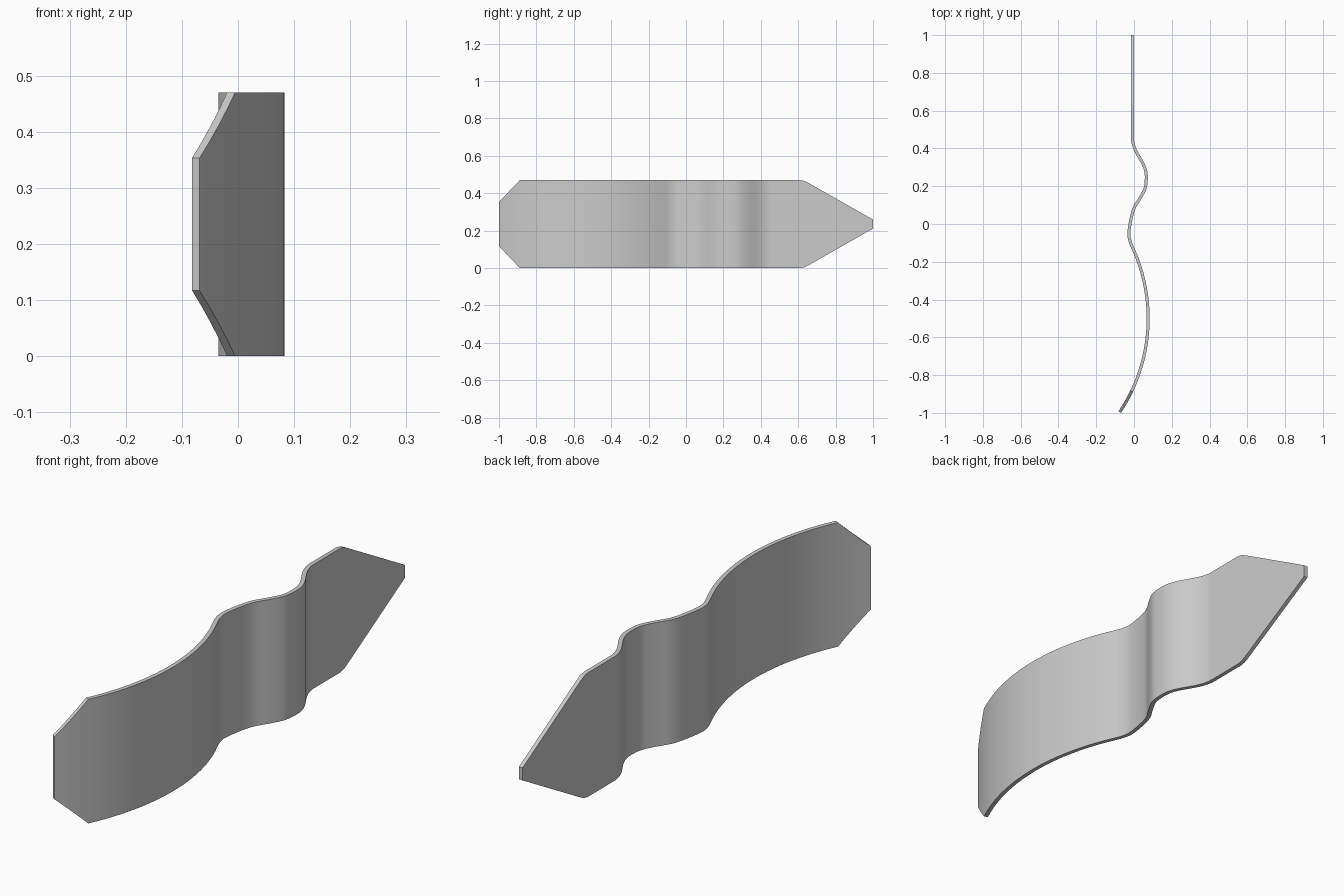
import bpy, bmesh, math
from mathutils import Vector

cube = bpy.data.objects.get("Cube")
if cube:
    bpy.data.objects.remove(cube, do_unlink=True)

THICK, MID = 0.016, 0.235
RADIUS, ARC_Y, ARC_X = 0.892, -0.5, 0.075

# Centre line of the wavy section, as (y, x)
knots = [(-0.13, -0.005), (-0.09, -0.021), (-0.05, -0.027), (0.025, -0.016),
         (0.085, 0.001), (0.14, 0.034), (0.19, 0.059), (0.24, 0.065),
         (0.28, 0.062), (0.32, 0.047), (0.378, 0.014), (0.41, 0.0), (0.45, -0.008)]
# Half height of the strip along its length, as (y, half)
outline = [(-0.9955, 0.118), (-0.885, MID), (0.61, MID), (0.632, 0.231),
           (0.655, 0.22), (1.0, 0.024)]


def arc(y):
    return ARC_X - RADIUS + math.sqrt(RADIUS ** 2 - (y - ARC_Y) ** 2)


def slope(i):
    if i == 0:
        return (arc(-0.13) - arc(-0.14)) / 0.01
    if i == len(knots) - 1:
        return 0.0
    (ya, xa), (yb, xb) = knots[i - 1], knots[i + 1]
    return (xb - xa) / (yb - ya)


def centre(y):
    """Arc at the front, smooth waves in the middle, straight at the back."""
    if y <= knots[0][0]:
        return arc(y)
    if y >= knots[-1][0]:
        return knots[-1][1]
    i = max(k for k in range(len(knots) - 1) if knots[k][0] <= y)
    (ya, xa), (yb, xb) = knots[i], knots[i + 1]
    h = yb - ya
    t = (y - ya) / h
    return (xa * (2 * t**3 - 3 * t**2 + 1) + xb * (3 * t**2 - 2 * t**3)
            + h * slope(i) * (t**3 - 2 * t**2 + t) + h * slope(i + 1) * (t**3 - t**2))


def half_height(y):
    for (ya, ha), (yb, hb) in zip(outline, outline[1:]):
        if y <= yb:
            return ha + (hb - ha) * (y - ya) / (yb - ya)
    return outline[-1][1]


# Stations along the strip
stations = {y for y, h in outline}
stations |= {-0.97 + 0.03 * i for i in range(28)}
stations |= {-0.13 + 0.01 * i for i in range(59)}

bm = bmesh.new()
rings = []
for y in sorted(stations):
    d = 0.001
    normal = Vector((1, -(centre(y + d) - centre(y - d)) / (2 * d), 0)).normalized()
    base, h = Vector((centre(y), y, MID)), half_height(y)
    rings.append([bm.verts.new(base + normal * side * THICK / 2 + Vector((0, 0, up * h)))
                  for side, up in ((-1, -1), (1, -1), (1, 1), (-1, 1))])
for a, b in zip(rings, rings[1:]):
    for k in range(4):
        n = (k + 1) % 4
        bm.faces.new((a[k], a[n], b[n], b[k]))
bm.faces.new(rings[0])
bm.faces.new(rings[-1])
bmesh.ops.recalc_face_normals(bm, faces=bm.faces)

mesh = bpy.data.meshes.new("wavy_strip")
bm.to_mesh(mesh)
bm.free()
strip = bpy.data.objects.new("wavy_strip", mesh)
bpy.context.collection.objects.link(strip)

# Plain grey metal
grey = bpy.data.materials.new("light_grey")
grey.use_nodes = True
colour = (0.6, 0.6, 0.6, 1)
grey.diffuse_color = colour
for node in grey.node_tree.nodes:
    if node.type == 'BSDF_PRINCIPLED':
        node.inputs["Base Color"].default_value = colour
mesh.materials.append(grey)

bpy.ops.object.select_all(action='DESELECT')
strip.select_set(True)
bpy.context.view_layer.objects.active = strip
bpy.ops.object.shade_smooth_by_angle(angle=math.radians(30))
